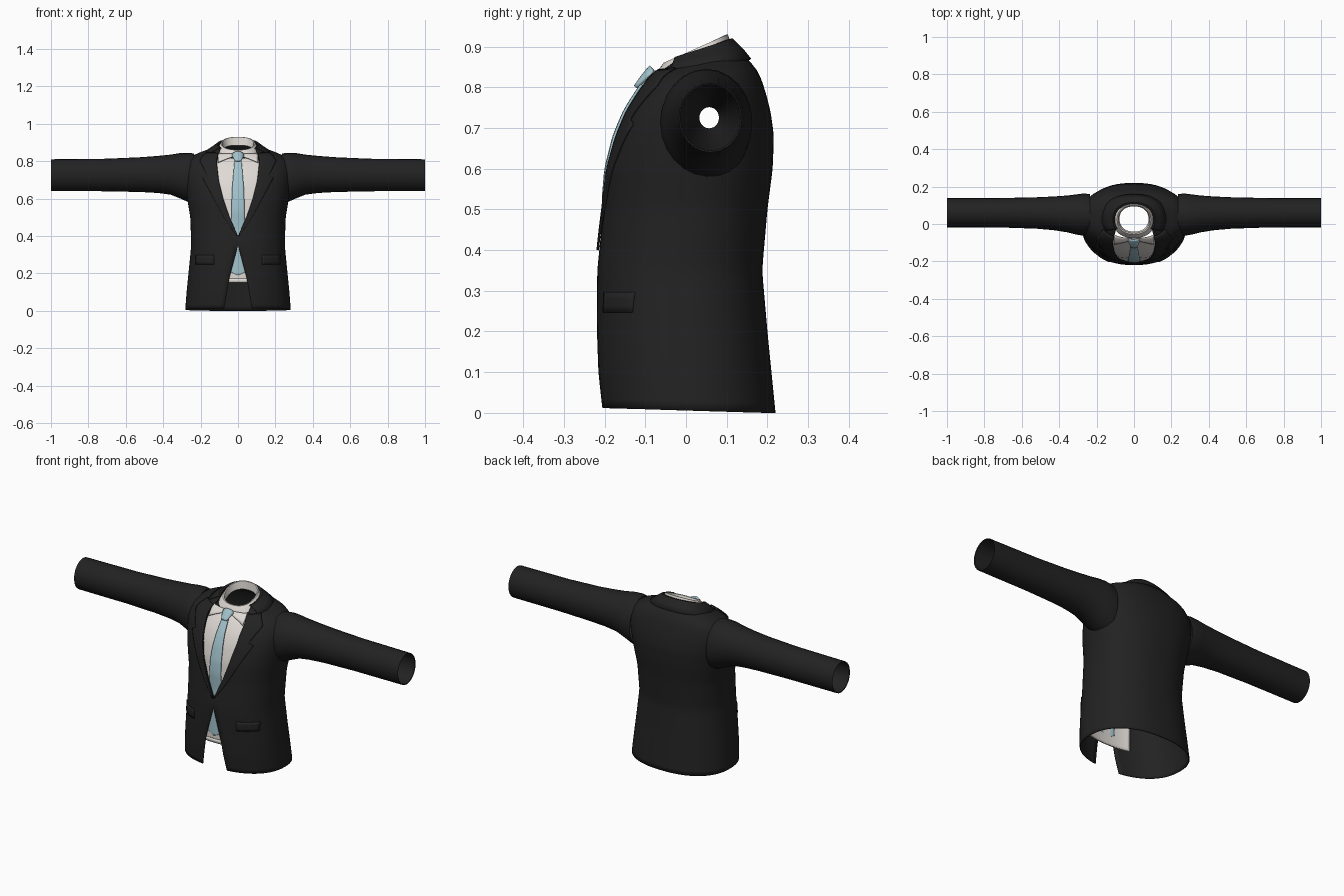
import bpy
import bmesh
import math

if "Cube" in bpy.data.objects:
    bpy.data.objects.remove(bpy.data.objects["Cube"])


def material(name, rgb):
    m = bpy.data.materials.new(name)
    m.use_nodes = True
    m.diffuse_color = (*rgb, 1)
    bsdf = m.node_tree.nodes["Principled BSDF"]
    bsdf.inputs["Base Color"].default_value = (*rgb, 1)
    bsdf.inputs["Roughness"].default_value = 0.8
    return m


BLACK = material("black wool", (0.016, 0.016, 0.016))
WHITE = material("white cotton", (0.74, 0.70, 0.66))
BLUE = material("pale blue silk", (0.36, 0.54, 0.60))

POWER = 2.3  # roundness of the torso sections

# Torso sections: level, half width, front y, back y, front z, back z
TORSO = [
    (0.0, 0.282, -0.21, 0.22, 0.012, 0.0),
    (0.1, 0.275, -0.218, 0.21, 0.1, 0.1),
    (0.2, 0.265, -0.22, 0.2, 0.2, 0.2),
    (0.35, 0.25, -0.218, 0.187, 0.35, 0.35),
    (0.5, 0.255, -0.203, 0.2, 0.5, 0.5),
    (0.6, 0.272, -0.195, 0.213, 0.6, 0.6),
    (0.68, 0.285, -0.175, 0.216, 0.68, 0.68),
    (0.74, 0.29, -0.15, 0.208, 0.74, 0.74),
    (0.79, 0.28, -0.118, 0.195, 0.79, 0.79),
    (0.83, 0.25, -0.095, 0.178, 0.82, 0.84),
    (0.86, 0.18, -0.08, 0.152, 0.835, 0.868),
    (0.89, 0.13, -0.068, 0.13, 0.848, 0.895),
    (0.92, 0.105, -0.06, 0.108, 0.855, 0.915),
]
# Half width of the front opening, and outer edge of the lapel, by level
OPENING = [(0, 0.075), (0.17, 0.048), (0.35, 0), (0.4, 0), (0.5, 0.045),
           (0.6, 0.08), (0.7, 0.104), (0.8, 0.115), (0.92, 0.095)]
LAPEL = [(0.4, 0.006), (0.5, 0.075), (0.6, 0.13), (0.71, 0.19), (0.722, 0.165),
         (0.8, 0.207), (0.83, 0.19), (0.86, 0.165)]
SHIRT = [(0.15, 0.13), (0.6, 0.13), (0.75, 0.125), (0.85, 0.105)]
TIE = [(0.19, 0.004), (0.212, 0.045), (0.5, 0.036), (0.65, 0.032), (0.81, 0.018)]
KNOT = [(0.795, 0.016), (0.81, 0.023), (0.85, 0.034), (0.866, 0.026)]


def lerp_table(table, t):
    for p, q in zip(table, table[1:]):
        if t <= q[0]:
            f = max(0, (t - p[0]) / (q[0] - p[0]))
            return [a + (b - a) * f for a, b in zip(p[1:], q[1:])]
    return list(table[-1][1:])


def torso(t):
    """Smoothed torso section at a level."""
    d = 0.015
    lo, mid, hi = (lerp_table(TORSO, v) for v in (t - d, t, t + d))
    if t < d or t > 0.92 - d:
        return mid
    return [(a + 2 * b + c) / 4 for a, b, c in zip(lo, mid, hi)]


def section_point(sec, ang):
    """Point on a tilted rounded section; angle 0 is the front."""
    a, yf, yb, zf, zb = sec
    s, c = math.sin(ang), math.cos(ang)
    x = math.copysign(abs(s) ** (2 / POWER), s) * a
    k = math.copysign(abs(c) ** (2 / POWER), c)
    y = (yf + yb) / 2 - k * (yb - yf) / 2
    return (x if abs(x) > 1e-5 else 0, y, zf + (zb - zf) * (y - yf) / (yb - yf))


def on_front(x, t, off):
    """Point on the chest, lifted by off."""
    sec = torso(t)
    r = min(abs(x) / sec[0], 1)
    _, y, z = section_point(sec, math.asin(r ** (POWER / 2)))
    lift = min(max((t - 0.7) / 0.15, 0), 1)
    return (x, y - off * (1 - 0.3 * lift), z + off * lift)


def grid(name, rows, mat, closed=False, thick=0, mirror=False, drop=None):
    """Skin rows of points into one object."""
    bm = bmesh.new()
    vs = [[bm.verts.new(p) for p in row] for row in rows]
    n = len(rows[0])
    for r0, r1 in zip(vs, vs[1:]):
        for j in range(n if closed else n - 1):
            k = (j + 1) % n
            bm.faces.new((r0[j], r0[k], r1[k], r1[j]))
    if drop:
        gone = [f for f in bm.faces if drop(f.calc_center_median())]
        bmesh.ops.delete(bm, geom=gone, context="FACES")
    bmesh.ops.remove_doubles(bm, verts=bm.verts, dist=1e-5)
    me = bpy.data.meshes.new(name)
    bm.to_mesh(me)
    bm.free()
    me.materials.append(mat)
    ob = bpy.data.objects.new(name, me)
    bpy.context.collection.objects.link(ob)
    bpy.ops.object.select_all(action="DESELECT")
    ob.select_set(True)
    bpy.context.view_layer.objects.active = ob
    bpy.ops.object.shade_smooth_by_angle(angle=math.radians(40))
    if mirror:
        ob.modifiers.new("mirror", "MIRROR").merge_threshold = 0.0005
    if thick:
        sol = ob.modifiers.new("thickness", "SOLIDIFY")
        sol.thickness = thick
        sol.offset = -1
    return ob


def steps(a, b, n):
    return [a + (b - a) * i / n for i in range(n + 1)]


def patch(name, levels, inner, outer, off, mat, thick, mirror=False, cols=8):
    """Cloth piece lying on the chest between two edges given by level."""
    rows = [[on_front(x, t, off(x, t)) for x in steps(inner(t), outer(t), cols)]
            for t in levels]
    return grid(name, rows, mat, thick=thick, mirror=mirror)


def width(table):
    return lambda t: lerp_table(table, t)[0]


def minus(table):
    return lambda t: -lerp_table(table, t)[0]


# Jacket body, open down the front, with armholes
rows = []
for t in steps(0, 0.4, 16) + steps(0.4, 0.92, 30)[1:]:
    sec = torso(t)
    start = math.asin(min(lerp_table(OPENING, t)[0] / sec[0], 1) ** (POWER / 2))
    rows.append([section_point(sec, a) for a in steps(start, math.pi, 32)])
grid("jacket_body", rows, BLACK, thick=0.005, mirror=True,
     drop=lambda c: c.x > 0.18 and math.hypot(c.y - 0.055, c.z - 0.725) < 0.075)

# Sleeves with a lining that narrows inwards: x, y centre, y radius, z centre, z radius
SLEEVE = [
    (0.235, 0.05, 0.11, 0.705, 0.136), (0.27, 0.05, 0.113, 0.714, 0.131),
    (0.31, 0.051, 0.107, 0.722, 0.121), (0.36, 0.054, 0.098, 0.728, 0.107),
    (0.43, 0.057, 0.09, 0.729, 0.099), (0.52, 0.059, 0.084, 0.728, 0.093),
    (0.7, 0.06, 0.079, 0.726, 0.087), (1.0, 0.06, 0.078, 0.725, 0.085),
    (0.998, 0.06, 0.074, 0.725, 0.081), (0.7, 0.06, 0.07, 0.725, 0.076),
    (0.45, 0.057, 0.024, 0.725, 0.026),
]
rows = [[(x, yc + ry * math.cos(a), zc + rz * math.sin(a))
         for a in steps(0, 2 * math.pi, 24)[:-1]] for x, yc, ry, zc, rz in SLEEVE]
grid("sleeves", rows, BLACK, closed=True, mirror=True)

# Lapels with a notch
levels = steps(0.4, 0.71, 16) + steps(0.722, 0.86, 10)
patch("lapels", levels, width(OPENING), width(LAPEL), lambda x, t: 0.007,
      BLACK, 0.006, mirror=True)

# Jacket collar folded round the back of the neck
FOLD = [(0.172, -0.09, 0.16, 0.84, 0.87), (0.14, -0.078, 0.14, 0.852, 0.895),
        (0.112, -0.066, 0.115, 0.862, 0.92), (0.102, -0.06, 0.104, 0.858, 0.918)]
rows = [[section_point(s, a) for a in steps(0.32 * math.pi, math.pi, 24)] for s in FOLD]
grid("jacket_collar", rows, BLACK, thick=0.004, mirror=True)

# Pocket flaps
patch("pocket_flaps", steps(0.247, 0.297, 3), lambda t: 0.13, lambda t: 0.228,
      lambda x, t: 0.005, BLACK, 0.006, mirror=True)

# Shirt front and its hem
patch("shirt_front", steps(0.15, 0.85, 36), minus(SHIRT), width(SHIRT),
      lambda x, t: -0.013, WHITE, 0.003, cols=20)
patch("shirt_hem", steps(0.15, 0.172, 2), minus(SHIRT), width(SHIRT),
      lambda x, t: -0.009, WHITE, 0.004, cols=20)

# Shirt collar: outer fall, top fold and inner stand
BAND = [(0.11, -0.075, 0.11, 0.825, 0.89), (0.1, -0.066, 0.108, 0.845, 0.915),
        (0.09, -0.055, 0.103, 0.86, 0.93), (0.084, -0.048, 0.098, 0.86, 0.929),
        (0.077, -0.04, 0.094, 0.838, 0.885)]
rows = [[section_point(s, a) for a in steps(0, 2 * math.pi, 40)[:-1]] for s in BAND]
grid("shirt_collar", rows, WHITE, closed=True)

# Collar points spreading from the knot
cols = steps(0.012, 0.106, 8)
rows = [[on_front(x, (0.845 - 0.55 * (x - 0.012)) * (1 - f) + 0.868 * f, 0.002) for x in cols]
        for f in steps(0, 1, 4)]
grid("collar_points", rows, WHITE, thick=0.004, mirror=True)


# Tie, lying over the shirt and passing under the closed jacket
def tie_lift(x, t):
    return -0.009 + 0.015 * min(max((t - 0.43) / 0.1, 0), 1) - 2 * x * x


patch("tie_blade", steps(0.19, 0.212, 2) + steps(0.22, 0.81, 32), minus(TIE), width(TIE),
      tie_lift, BLUE, 0.006)
patch("tie_knot", steps(0.795, 0.866, 7), minus(KNOT), width(KNOT),
      lambda x, t: 0.016 - 12 * x * x, BLUE, 0.01)
